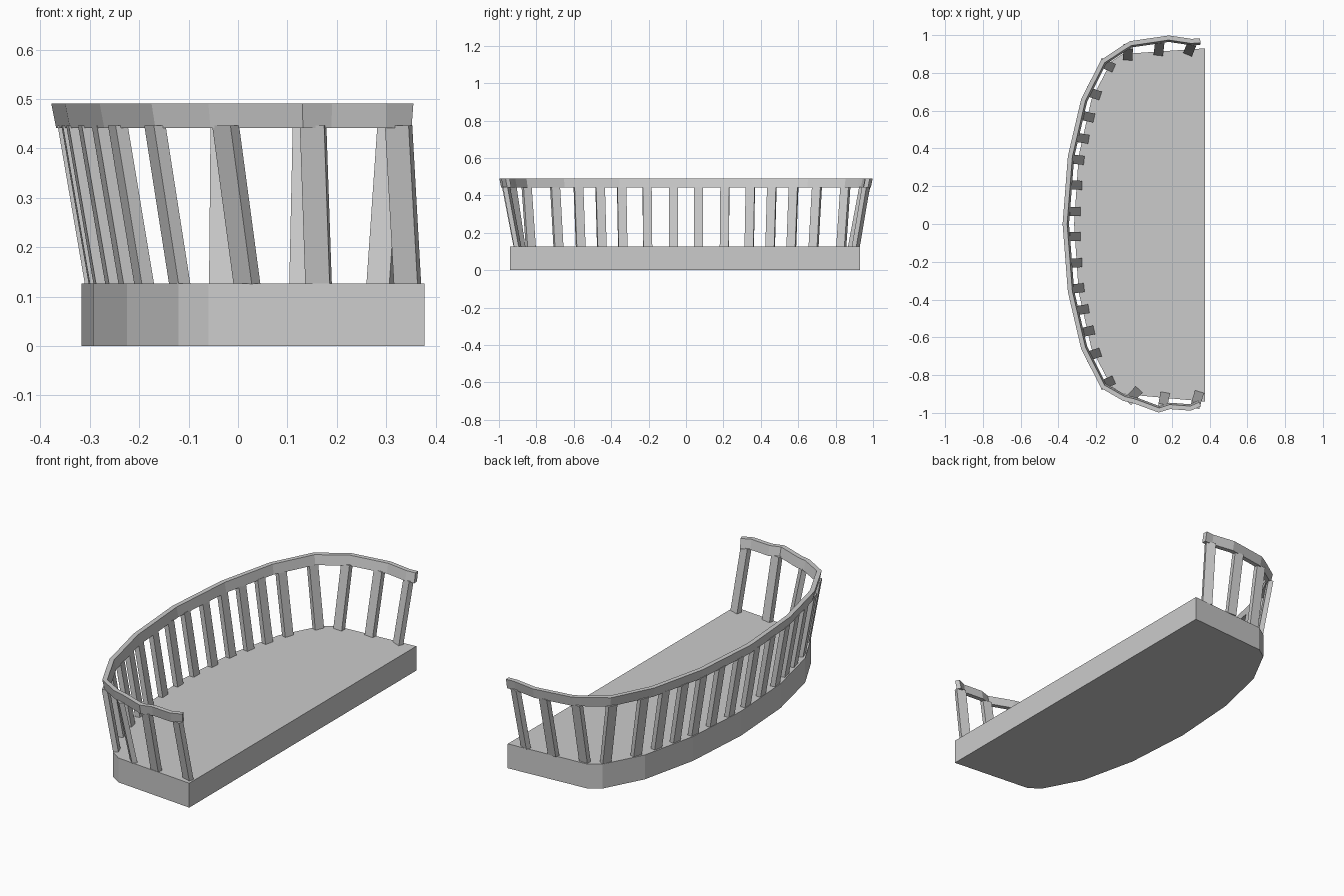
import bpy
from mathutils import Vector

if "Cube" in bpy.data.objects:
    bpy.data.objects.remove(bpy.data.objects["Cube"])


def make(name, verts, faces):
    me = bpy.data.meshes.new(name)
    me.from_pydata([tuple(v) for v in verts], [], faces)
    me.validate()
    ob = bpy.data.objects.new(name, me)
    bpy.context.collection.objects.link(ob)
    return ob


# Balcony floor: extruded outline
curve = [(-0.06, 0.90), (-0.12, 0.86), (-0.225, 0.66), (-0.293, 0.36)]
outline = ([(0.377, 0.93)] + curve + [(-0.317, 0)]
           + [(x, -y) for x, y in reversed(curve)] + [(0.377, -0.94)])
n = len(outline)
make("floor_slab",
     [(x, y, z) for z in (0, 0.127) for x, y in outline],
     [list(range(n))[::-1], list(range(n, 2 * n))]
     + [[i, (i + 1) % n, n + (i + 1) % n, n + i] for i in range(n)][::-1])

# Handrail: outward-leaning strip swept along the top path
back = [(0.35, 0.983), (0.305, 0.98), (0.185, 0.998), (0.13, 0.99),
        (-0.02, 0.968), (-0.06, 0.945), (-0.175, 0.868), (-0.28, 0.66), (-0.35, 0.36)]
front = [(-0.35, -0.36), (-0.28, -0.66), (-0.175, -0.868), (-0.06, -0.935),
         (0.0, -0.95), (0.13, -0.998), (0.19, -0.98), (0.30, -0.988), (0.355, -0.965)]
path = [Vector(p) for p in back + [(-0.378, 0)] + front]
verts, faces = [], []
for i, p in enumerate(path):
    t = (path[min(i + 1, len(path) - 1)] - path[max(i - 1, 0)]).normalized()
    inward = Vector((-t.y, t.x))
    for d, z in ((0, 0.491), (0.024, 0.491), (0.034, 0.441), (0.01, 0.441)):
        q = p + inward * d
        verts.append((q.x, q.y, z))
    if i:
        a, b = 4 * (i - 1), 4 * i
        faces += [[a + k, b + k, b + (k + 1) % 4, a + (k + 1) % 4] for k in range(4)]
e = len(verts) - 4
faces += [[3, 2, 1, 0], [e, e + 1, e + 2, e + 3]]
make("handrail", verts, faces)


# Leaning flat slat between floor and rail
def slat(name, bottom, top, width=0.048, depth=0.026):
    b, t = Vector(bottom), Vector(top)
    out = (t - b).normalized()
    side = Vector((-out.y, out.x))
    vs = []
    for c, z in ((b, 0.126), (t, 0.446)):
        for s, d in ((-1, -1), (1, -1), (1, 1), (-1, 1)):
            q = c + side * s * width / 2 + out * d * depth / 2
            vs.append((q.x, q.y, z))
    make(name, vs, [[0, 1, 2, 3], [7, 6, 5, 4]]
         + [[k, k + 4, (k + 1) % 4 + 4, (k + 1) % 4] for k in range(4)])


# Slats along the curved front, mirrored in y
for i, (x, y, dx, dy) in enumerate([
        (-0.297, 0.067, -0.055, 0), (-0.288, 0.205, -0.055, 0.003),
        (-0.277, 0.338, -0.055, 0.006), (-0.252, 0.45, -0.055, 0.009),
        (-0.224, 0.563, -0.054, 0.012), (-0.19, 0.682, -0.053, 0.018),
        (-0.118, 0.83, -0.05, 0.022)]):
    for s in (1, -1):
        slat(f"curve_slat_{i}_{'back' if s > 0 else 'front'}",
             (x, s * y), (x + dx, s * (y + dy)))

# Slats on the two short ends
for i, (b, t) in enumerate([
        ((0.018, -0.885), (-0.025, -0.932)), ((0.163, -0.905), (0.152, -0.967)),
        ((0.343, -0.9), (0.325, -0.96)), ((-0.033, 0.88), (-0.03, 0.94)),
        ((0.13, 0.905), (0.137, 0.97)), ((0.288, 0.908), (0.31, 0.962))]):
    slat(f"end_slat_{i}", b, t, 0.05)

# Consistent outward normals
import bmesh
for ob in bpy.data.objects:
    bm = bmesh.new()
    bm.from_mesh(ob.data)
    bmesh.ops.recalc_face_normals(bm, faces=bm.faces)
    bm.to_mesh(ob.data)
    bm.free()
